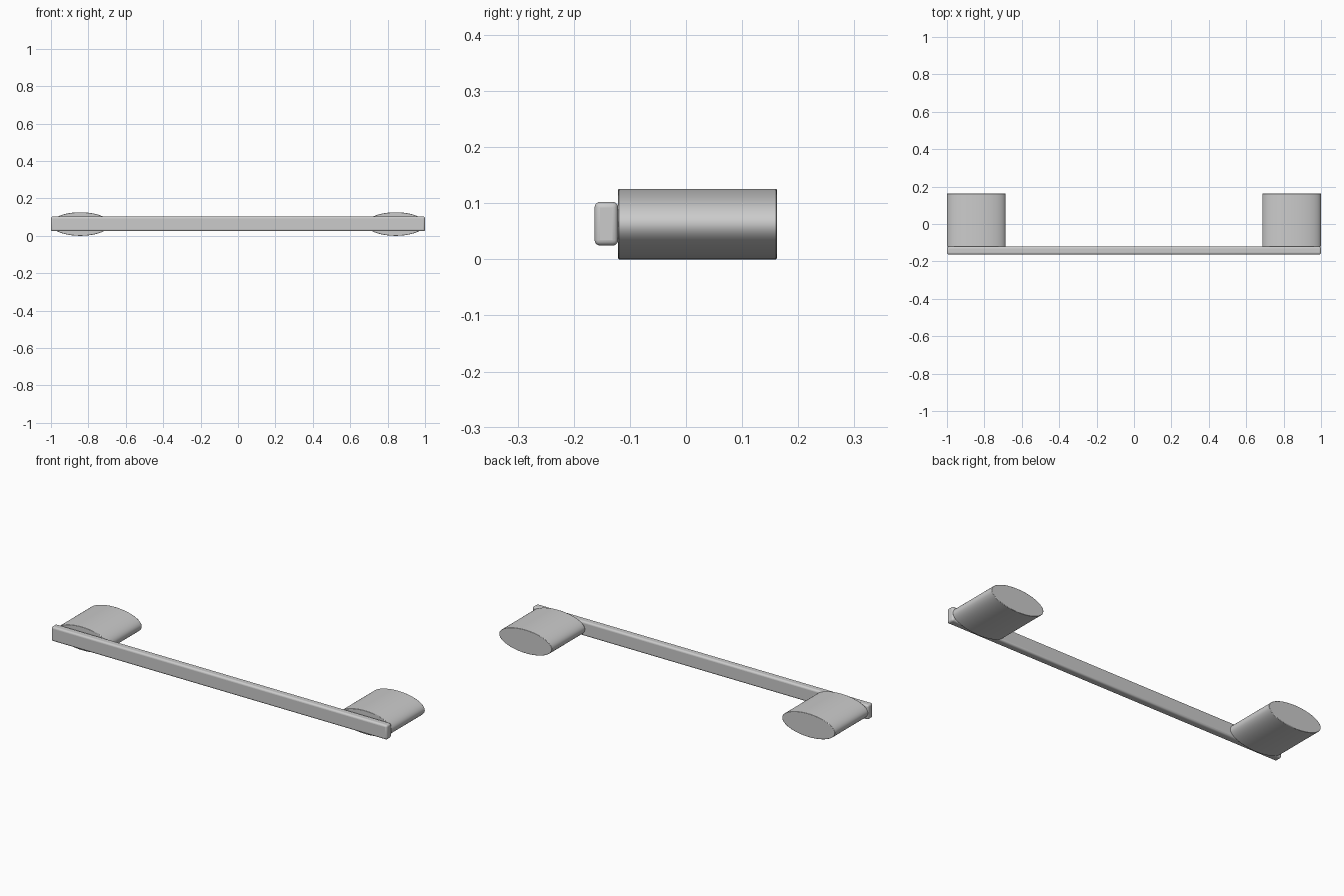
import bpy, bmesh, math
from mathutils import Matrix, Vector

if "Cube" in bpy.data.objects:
    bpy.data.objects.remove(bpy.data.objects["Cube"])


def finish(bm, name, bevel, segments):
    bmesh.ops.recalc_face_normals(bm, faces=bm.faces)
    me = bpy.data.meshes.new(name)
    bm.to_mesh(me)
    bm.free()
    ob = bpy.data.objects.new(name, me)
    bpy.context.collection.objects.link(ob)
    mod = ob.modifiers.new("soft_edges", 'BEVEL')
    mod.width = bevel
    mod.segments = segments
    mod.limit_method = 'ANGLE'
    mod.angle_limit = math.radians(40)
    bpy.ops.object.select_all(action='DESELECT')
    bpy.context.view_layer.objects.active = ob
    ob.select_set(True)
    bpy.ops.object.shade_smooth_by_angle(angle=math.radians(35))
    return ob


# Long flat grip bar with rounded edges
bm = bmesh.new()
bmesh.ops.create_cube(bm, size=1)
bmesh.ops.scale(bm, vec=(2.0, 0.042, 0.078), verts=bm.verts)
bmesh.ops.translate(bm, vec=(0, -0.142, 0.0635), verts=bm.verts)
finish(bm, "grip_bar", 0.01, 4)


# Elliptical standoffs, one at each end behind the bar
def standoff(name, x):
    bm = bmesh.new()
    bmesh.ops.create_cone(bm, cap_ends=True, segments=96, radius1=1, radius2=1, depth=0.283,
                          matrix=Matrix.Rotation(math.pi / 2, 4, 'X'))
    bmesh.ops.scale(bm, vec=(0.157, 1, 0.0628), verts=bm.verts)
    bmesh.ops.translate(bm, vec=Vector((x, 0.0205, 0.0628)), verts=bm.verts)
    finish(bm, name, 0.002, 2)


for side, label in ((-1, "left"), (1, "right")):
    standoff(label + "_standoff", side * 0.843)
